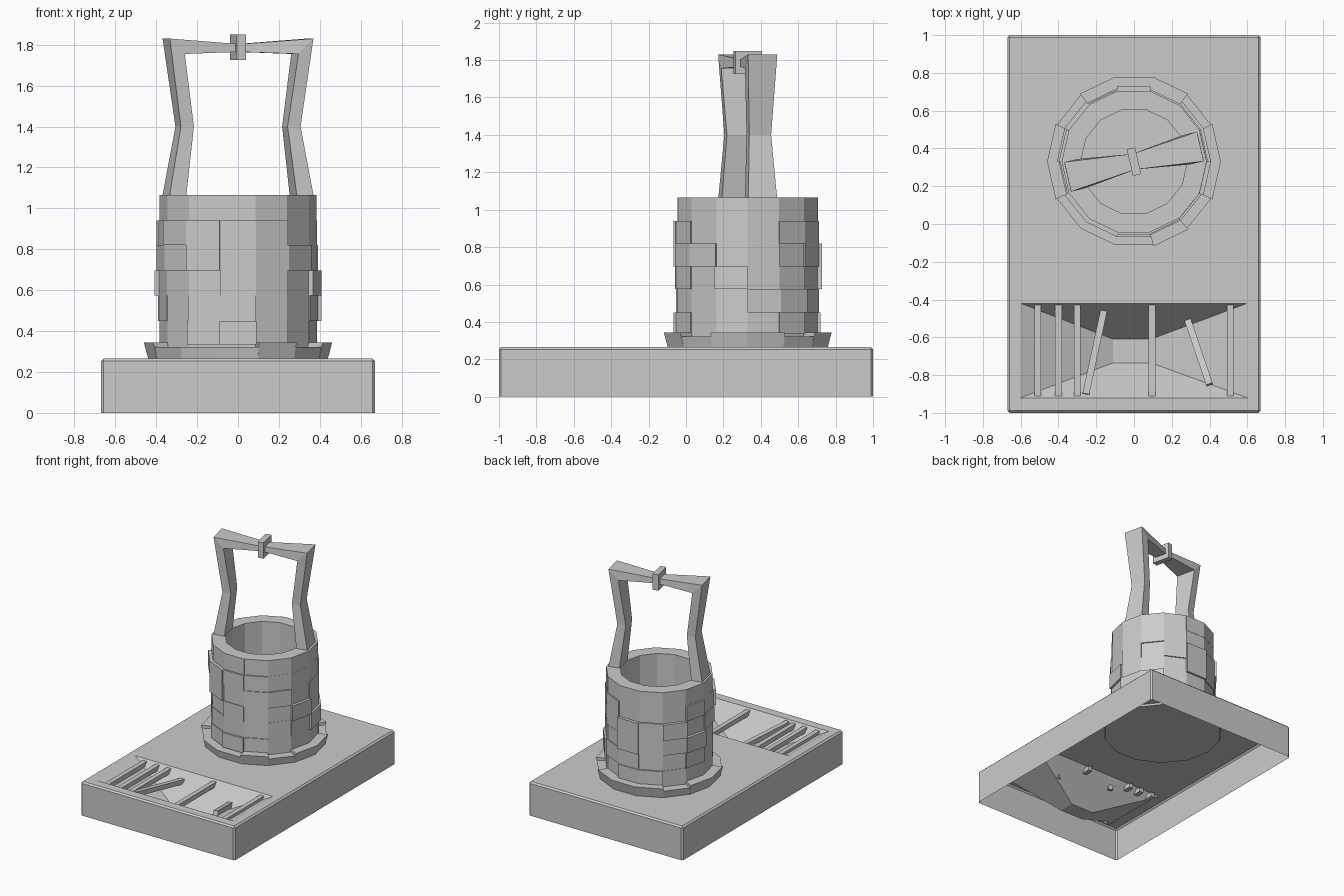
import bpy, bmesh, math, random
from mathutils import Matrix, Vector

if "Cube" in bpy.data.objects:
    bpy.data.objects.remove(bpy.data.objects["Cube"])

random.seed(4)
N = 14                      # sides of the well
CY = 0.33                   # well centre in y
STEP = 2 * math.pi / N


def finish(name, bm, normals=True):
    if normals:
        bmesh.ops.recalc_face_normals(bm, faces=bm.faces)
    me = bpy.data.meshes.new(name)
    bm.to_mesh(me)
    bm.free()
    ob = bpy.data.objects.new(name, me)
    bpy.context.collection.objects.link(ob)
    return ob


def bridge(bm, a, b):
    n = len(a)
    return [bm.faces.new((a[i], a[(i + 1) % n], b[(i + 1) % n], b[i])) for i in range(n)]


def loft(bm, rings, closed=False):
    """Join equal-length point rings; cap the ends unless closed."""
    vs = [[bm.verts.new(p) for p in r] for r in rings]
    for a, b in zip(vs, vs[1:] + (vs[:1] if closed else [])):
        bridge(bm, a, b)
    if not closed:
        bm.faces.new(vs[0])
        bm.faces.new(vs[-1])


def polar(r, i, z):
    return (r * math.cos(i * STEP), CY + r * math.sin(i * STEP), z)


def ring(r, z):
    return [polar(r, i, z) for i in range(N)]


def block(bm, i, r_in, r_bot, r_top, z0, z1):
    """One curved stone covering side i of the ring."""
    loft(bm, [[polar(r_in, k, z0), polar(r_bot, k, z0), polar(r_top, k, z1), polar(r_in, k, z1)]
              for k in (i, i + 1)])


def bar(bm, p, q, w, h):
    p, q = Vector(p), Vector(q)
    d = q - p
    m = Matrix.Translation((p + q) / 2) @ d.to_track_quat('Y', 'Z').to_matrix().to_4x4()
    bmesh.ops.create_cube(bm, size=1, matrix=m @ Matrix.Diagonal((w, d.length, h, 1)))


# Base: open-bottom shell with a funnel-shaped pit
bm = bmesh.new()
rects = [(-.67, .67, -1, 1, 0), (-.67, .67, -1, 1, .265),
         (-.6, .6, -.92, -.42, .265), (-.11, .09, -.735, -.61, .03)]
vs = [[bm.verts.new(p) for p in ((a, c, z), (b, c, z), (b, d, z), (a, d, z))]
      for a, b, c, d, z in rects]
for a, b in zip(vs, vs[1:]):
    bridge(bm, a, b)
bm.faces.new(vs[-1])
bm.normal_update()
rim = [e for e in bm.edges if (e.verts[0] in vs[1] and e.verts[1] in vs[0] + vs[1])
       or (e.verts[1] in vs[1] and e.verts[0] in vs[0])]
bmesh.ops.bevel(bm, geom=rim, offset=.012, segments=1, affect='EDGES')
finish("base_shell", bm, False)

# Grate bars across the pit, two of them broken loose
bm = bmesh.new()
for x in (-.51, -.4, -.3, .095, .51):
    bar(bm, (x, -.93, .235), (x, -.39, .235), .036, .036)
bar(bm, (-.255, -.9, .245), (-.16, -.46, .2), .036, .036)
bar(bm, (.4, -.85, .245), (.285, -.51, .15), .036, .036)
finish("grate_bars", bm)

# Well wall and floor
bm = bmesh.new()
loft(bm, [ring(.38, .25), ring(.38, 1.065), ring(.282, 1.065), ring(.282, .25)], True)
finish("well_wall", bm)
bm = bmesh.new()
loft(bm, [ring(.43, .25), ring(.43, .266)])
finish("well_floor", bm)

# Raised stones in courses
bm = bmesh.new()
levels = [.335, .45, .575, .695, .82, .94, 1.065]
for row, (z0, z1) in enumerate(zip(levels, levels[1:])):
    for i in range(N):
        r = random.choice((.383, .386, .392, .398, .408))
        if row == 5:
            r = random.choice((.383, .385))
        block(bm, i, .365, r, r, z0, z1)
finish("wall_stones", bm)

# Flared foot collar of alternating heights
bm = bmesh.new()
for i in range(N):
    low = i in (1, 5, 8, 9, 10, 12)
    block(bm, i, .37, .435, .452 if low else .46, .25, .322 if low else .343)
finish("foot_collar", bm)

# Handle: waisted posts and a beam, turned to line up with one side of the ring
turn = Matrix.Translation((0, CY, 0)) @ Matrix.Rotation(STEP / 2, 4, 'Z')
half = [(.365, 1.04, .28, 1.04, .08), (.30, 1.4, .235, 1.4, .06),
        (.36, 1.83, .285, 1.755, .08)]
path = half + [(0, 1.803, 0, 1.765, .042)] + [(-a, b, -c, d, w) for a, b, c, d, w in half[::-1]]
bm = bmesh.new()
loft(bm, [[(a, -w, b), (a, w, b), (c, w, d), (c, -w, d)] for a, b, c, d, w in path])
bm.transform(turn)
finish("handle_frame", bm)

# Block clamped at the middle of the beam
bm = bmesh.new()
bmesh.ops.create_cube(bm, size=1, matrix=turn @ Matrix.Translation((0, 0, 1.787))
                      @ Matrix.Diagonal((.045, .145, .125, 1)))
finish("beam_block", bm)
